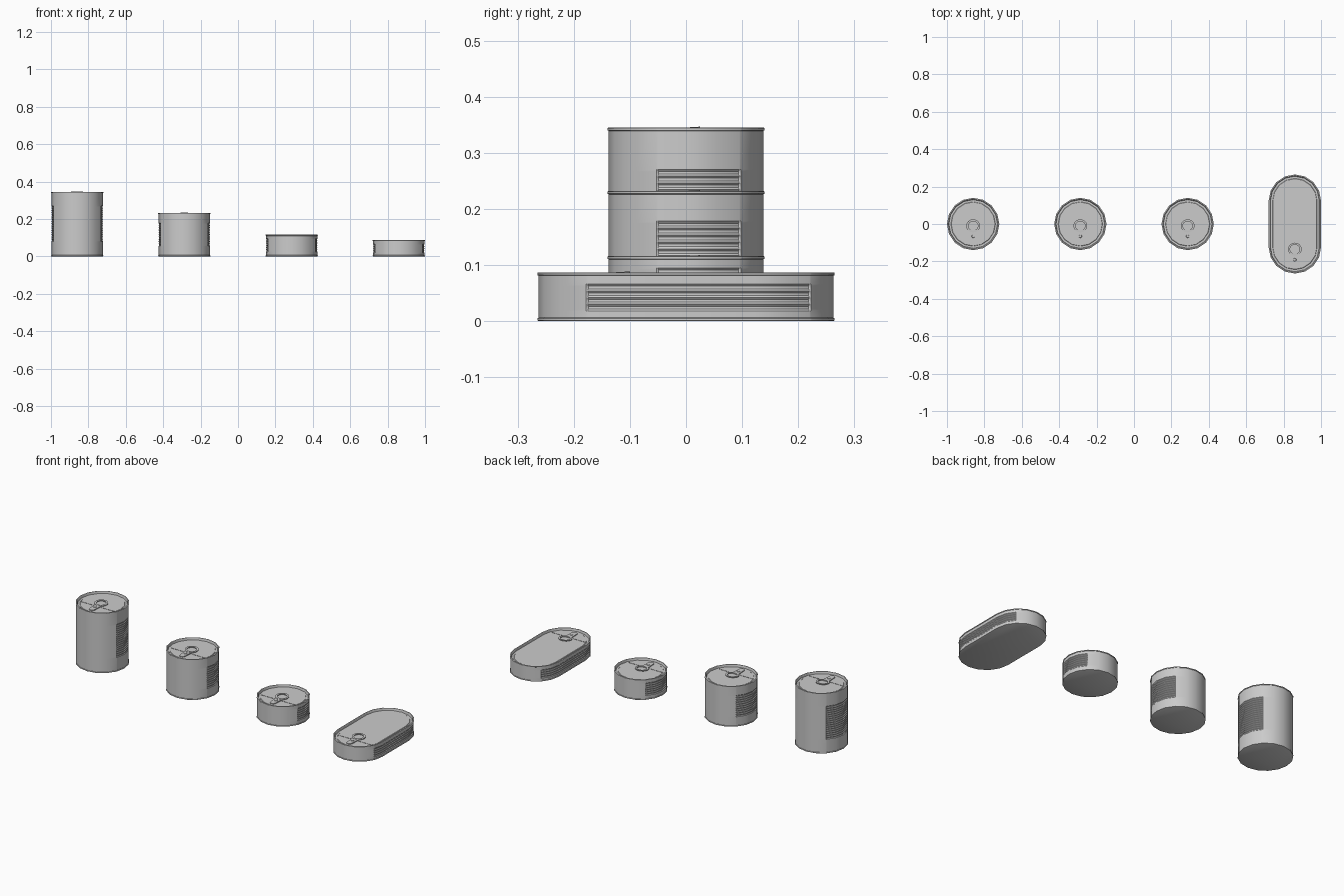
import bpy, bmesh
from math import sin, cos, pi, radians
from mathutils import Matrix, Vector

if "Cube" in bpy.data.objects:
    bpy.data.objects.remove(bpy.data.objects["Cube"])

R = 0.14
SIDES = 16


def outline(s):
    """16-sided loop, stretched by s in y: (unit x, unit y, y shift, ribbed)."""
    d = [(cos(2 * pi * i / SIDES), sin(2 * pi * i / SIDES)) for i in range(SIDES)]
    cuts = {1: 0.95, 6: 0.05, 8: 0.95, 15: 0.05}     # abrupt ends of the ribbed panels
    pts = []
    for i in range(SIDES):
        rib = i in (0, 1, 7, 8)
        off = s if 0 < i < 8 else -s
        if i in (0, 8):
            first = -s if i == 0 else s
            if s:
                pts.append((*d[i], first, rib))
            off = -first
        pts.append((*d[i], off, rib))
        if i in cuts:
            a, b, t = d[i], d[(i + 1) % SIDES], cuts[i]
            off2 = s if i < 8 else -s
            pts.append((a[0] + (b[0] - a[0]) * t, a[1] + (b[1] - a[1]) * t, off2, True))
    return pts


def finish(bm, name, loc, angle=30):
    bmesh.ops.recalc_face_normals(bm, faces=bm.faces)
    me = bpy.data.meshes.new(name)
    bm.to_mesh(me)
    bm.free()
    ob = bpy.data.objects.new(name, me)
    ob.location = loc
    bpy.context.collection.objects.link(ob)
    bpy.ops.object.select_all(action='DESELECT')
    ob.select_set(True)
    bpy.context.view_layer.objects.active = ob
    bpy.ops.object.shade_smooth_by_angle(angle=radians(angle))
    return ob


def skin(bm, rings, cap_first=True, cap_last=True, closed=False):
    n = len(rings[0])
    pairs = list(zip(rings, rings[1:]))
    if closed:
        pairs.append((rings[-1], rings[0]))
    for a, b in pairs:
        for i in range(n):
            j = (i + 1) % n
            bm.faces.new((a[i], a[j], b[j], b[i]))
    if cap_first and not closed:
        bm.faces.new(rings[0])
    if cap_last and not closed:
        bm.faces.new(rings[-1])


def can(name, x, h, s, rib_lo, rib_hi, count):
    # Body: bottom seam, wall with grooves, top seam, sunken lid
    prof = [(R - 0.002, 0, 0), (R, 0.001, 0), (R, 0.005, 0), (R - 0.002, 0.006, 0)]
    pitch = (rib_hi - rib_lo) / count
    for k in range(count):
        z = rib_lo + k * pitch
        prof += [(R - 0.002, z, 0), (R - 0.002, z + pitch * 0.3, 0.003),
                 (R - 0.002, z + pitch * 0.7, 0.003)]
    prof += [(R - 0.002, rib_hi, 0), (R - 0.002, h - 0.006, 0), (R, h - 0.005, 0),
             (R, h - 0.001, 0), (R - 0.002, h, 0), (R - 0.006, h, 0),
             (R - 0.008, h - 0.002, 0), (R - 0.010, h - 0.012, 0),
             (R - 0.021, h - 0.012, 0), (R - 0.023, h - 0.010, 0)]
    base = outline(s)
    bm = bmesh.new()
    rings = [[bm.verts.new(((r - g * f) * dx, (r - g * f) * dy + o, z))
              for dx, dy, o, f in base] for r, z, g in prof]
    skin(bm, rings)
    finish(bm, name + "_body", (x, 0, 0))

    lid = h - 0.010
    # Crease across the lid
    bm = bmesh.new()
    bmesh.ops.create_cube(bm, size=1, matrix=Matrix.Translation((0, -0.043, 0))
                          @ Matrix.Diagonal((0.216, 0.004, 0.003, 1)))
    finish(bm, name + "_lid_crease", (x, -s, lid))

    # Pull ring: flat oval band, tilted up towards the back
    bm = bmesh.new()
    rings = []
    for i in range(16):
        a = 2 * pi * i / 16
        ring = []
        for r, z in ((0.037, 0), (0.037, 0.004), (0.026, 0.004), (0.026, 0)):
            y = r * sin(a) * 0.95 - 0.010
            ring.append(bm.verts.new((r * cos(a), y, z + 0.003 + (y + 0.05) * 0.06)))
        rings.append(ring)
    skin(bm, rings, closed=True)
    finish(bm, name + "_pull_ring", (x, -s, lid))

    # Tab nose with rounded tip, reaching the edge of the lid
    bm = bmesh.new()
    shape = [(0.020, -0.036), (-0.020, -0.036), (-0.017, -0.07)]
    shape += [(0.016 * cos(pi + pi * i / 6), -0.092 + 0.016 * sin(pi + pi * i / 6))
              for i in range(7)] + [(0.017, -0.07)]
    rings = [[bm.verts.new((px, py, z)) for px, py in shape] for z in (0.001, 0.006)]
    skin(bm, rings)
    finish(bm, name + "_tab_nose", (x, -s, lid))

    # Rivet
    bm = bmesh.new()
    bmesh.ops.create_cone(bm, cap_ends=True, segments=10, radius1=0.009, radius2=0.007,
                          depth=0.004, matrix=Matrix.Translation((0, -0.066, 0.007)))
    finish(bm, name + "_rivet", (x, -s, lid))


can("tall_can", -0.86, 0.345, 0, 0.080, 0.270, 16)
can("medium_can", -0.287, 0.232, 0, 0.055, 0.178, 10)
can("short_can", 0.287, 0.116, 0, 0.024, 0.095, 6)
can("oval_can", 0.86, 0.087, 0.125, 0.018, 0.066, 4)
